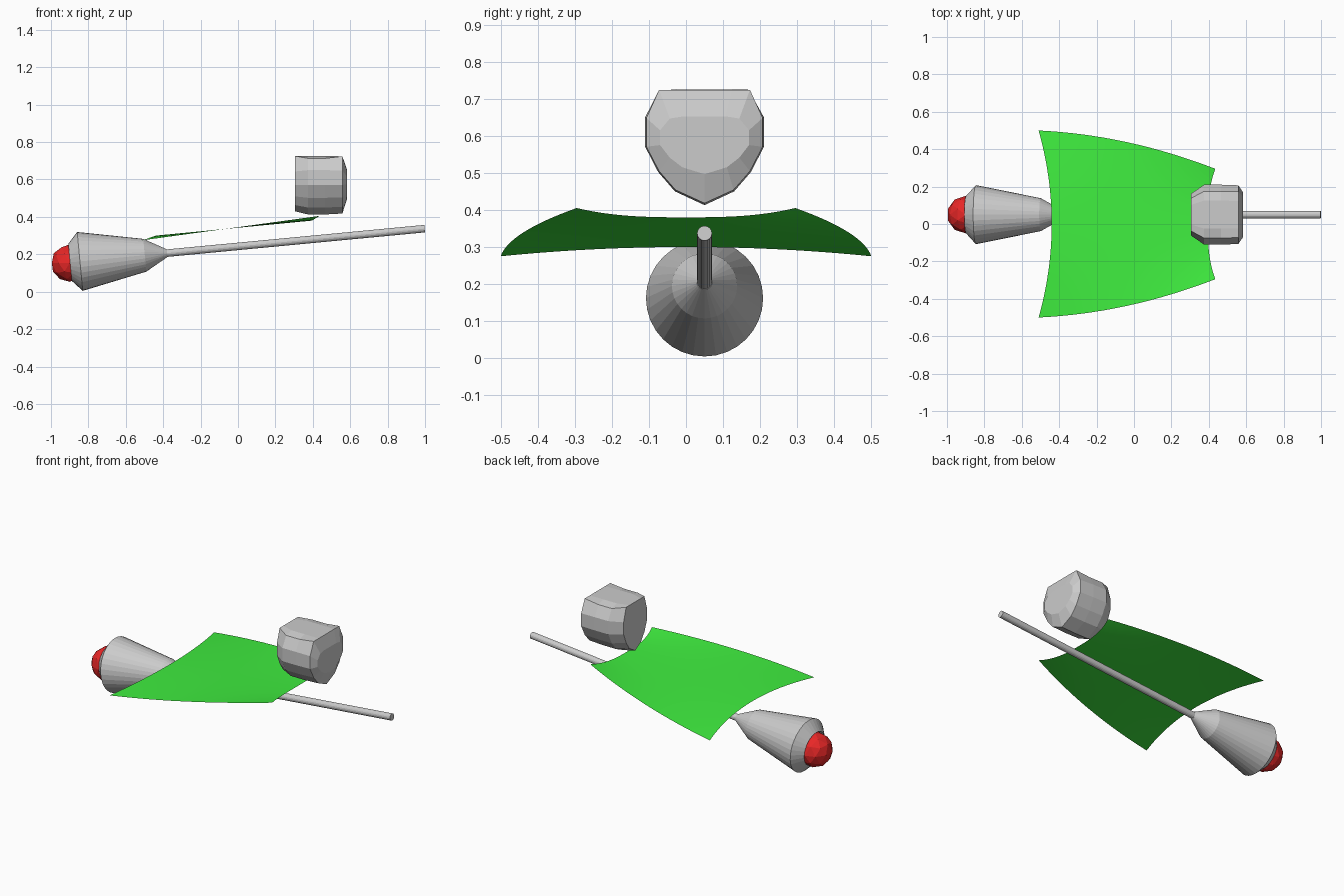
import bpy, bmesh, math
from mathutils import Vector

if "Cube" in bpy.data.objects:
    bpy.data.objects.remove(bpy.data.objects["Cube"])

CY = 0.05                                  # shared y of the grey parts
AXIS = Vector((1, 0, 0.095)).normalized()  # tilt of shaft and nozzle
ORIGIN = Vector((-0.845, CY, 0.162))       # centre of the widest nozzle ring


def add_object(name, bm, colour=None):
    me = bpy.data.meshes.new(name)
    bm.to_mesh(me)
    bm.free()
    ob = bpy.data.objects.new(name, me)
    bpy.context.collection.objects.link(ob)
    if colour:
        mat = bpy.data.materials.new(name + "_colour")
        mat.diffuse_color = colour
        mat.use_nodes = True
        mat.node_tree.nodes["Principled BSDF"].inputs["Base Color"].default_value = mat.diffuse_color
        me.materials.append(mat)
    return ob


def loft(bm, rings, cap_start=False, cap_end=False):
    loops = [[bm.verts.new(p) for p in ring] for ring in rings]
    n = len(loops[0])
    for a, b in zip(loops, loops[1:]):
        for i in range(n):
            j = (i + 1) % n
            bm.faces.new((a[i], a[j], b[j], b[i]))
    if cap_start:
        bm.faces.new(loops[0][::-1])
    if cap_end:
        bm.faces.new(loops[-1])
    bmesh.ops.recalc_face_normals(bm, faces=bm.faces)


def lathe(name, profile, sides, **caps):
    """Revolve (distance, radius) pairs round the tilted axis."""
    u = Vector((0, 1, 0))
    v = AXIS.cross(u)
    rings = [[ORIGIN + AXIS * d + (u * math.cos(t) + v * math.sin(t)) * r
              for t in (2 * math.pi * i / sides for i in range(sides))]
             for d, r in profile]
    bm = bmesh.new()
    loft(bm, rings, **caps)
    return add_object(name, bm)


# Hollow nozzle and long shaft on one tilted axis
lathe("nozzle", [(0.02, 0.085), (-0.053, 0.1), (0, 0.158), (0.348, 0.088), (0.468, 0.021)],
      32, cap_start=True, cap_end=True)
lathe("shaft", [(0.45, 0.02), (1.851, 0.02)], 16, cap_start=True, cap_end=True)

# Faceted red ball seated in the nozzle
bm = bmesh.new()
bmesh.ops.create_icosphere(bm, subdivisions=2, radius=0.1)
bmesh.ops.translate(bm, vec=(-0.9, CY, 0.153), verts=bm.verts)
add_object("ball", bm, (0.8, 0.02, 0.02, 1))

# Green sheet: arched at the back, dished at the front
bm = bmesh.new()
N, M = 16, 24
grid = []
for i in range(N + 1):
    s = i / N
    half = 0.5 - 0.205 * s + 0.16 * s * (1 - s)
    row = []
    for j in range(M + 1):
        t = 2 * j / M - 1
        k = abs(t) ** (2 + 0.8 * s)
        x0, z0 = -0.44 + 0.835 * s, 0.3 + 0.08 * s
        x1, z1 = -0.51 + 0.945 * s, 0.275 + 0.13 * s
        row.append(bm.verts.new((x0 + (x1 - x0) * k, half * t, z0 + (z1 - z0) * k)))
    grid.append(row)
for i in range(N):
    for j in range(M):
        bm.faces.new((grid[i][j], grid[i + 1][j], grid[i + 1][j + 1], grid[i][j + 1]))
sheet = add_object("sail_sheet", bm, (0.05, 0.85, 0.05, 1))
sheet.data.shade_smooth()

# Chunky faceted block: half outline mirrored, lofted along x
half = [(0.075, 0.725), (0.125, 0.713), (0.16, 0.65), (0.16, 0.57),
        (0.125, 0.502), (0.08, 0.45), (0, 0.413)]
outline = half + [(-y, z) for y, z in half[-2::-1]]


def section(x, sy, sz, top=None):
    ring = []
    for y, z in outline:
        zz = 0.58 + (z - 0.58) * sz
        if top and z > 0.7:
            zz = top
        ring.append((x, CY + y * sy, zz))
    return ring


bm = bmesh.new()
loft(bm, [section(0.305, 0.7, 0.9, 0.725), section(0.375, 1, 1),
          section(0.465, 1, 1), section(0.558, 0.98, 0.97, 0.724),
          section(0.583, 0.75, 0.5)], cap_start=True, cap_end=True)
add_object("block", bm)
